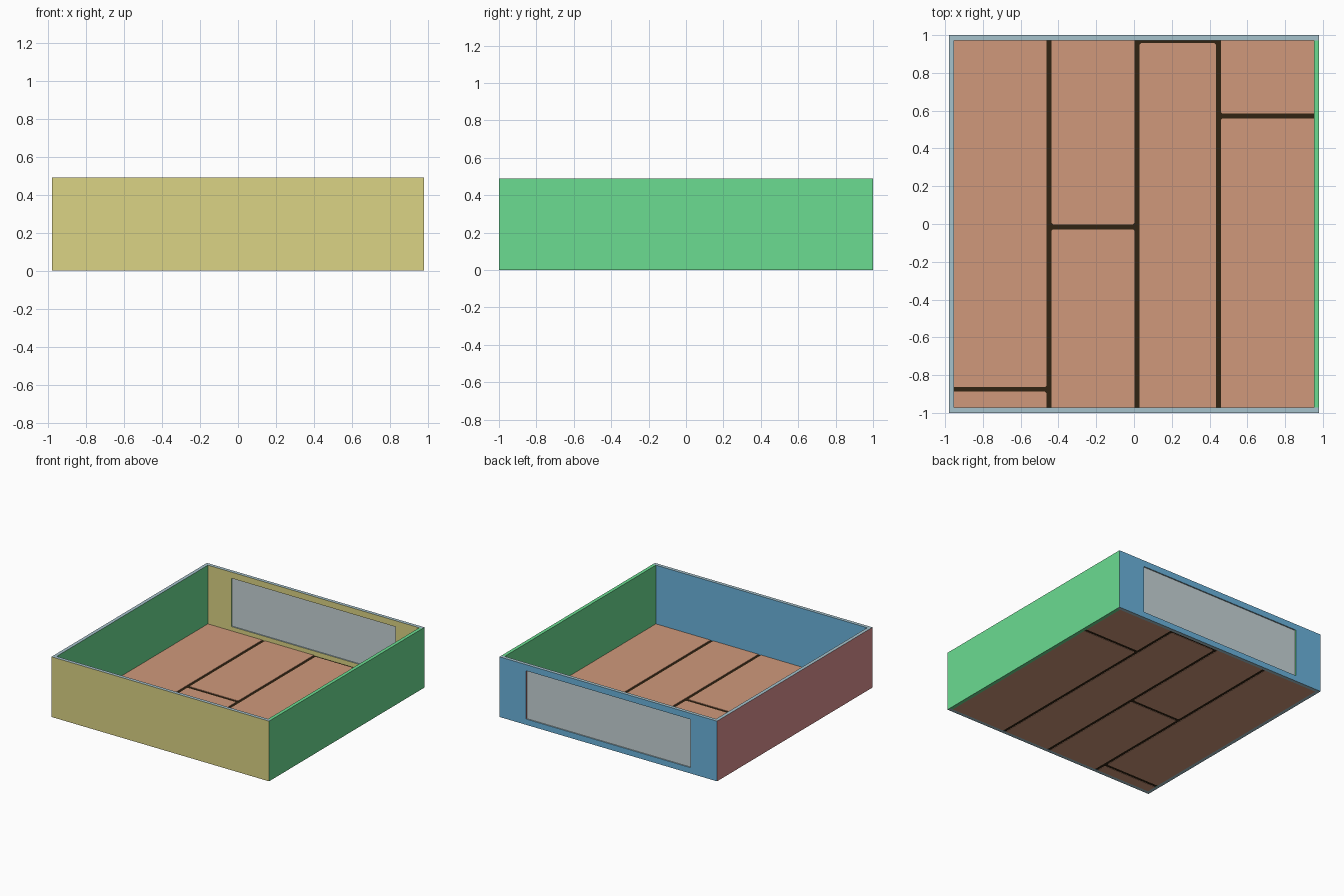
import bpy, bmesh

if "Cube" in bpy.data.objects:
    bpy.data.objects.remove(bpy.data.objects["Cube"])


def material(name, rgb):
    """Flat colour from 0-255 sRGB."""
    lin = [((c / 255 + 0.055) / 1.055) ** 2.4 for c in rgb]
    m = bpy.data.materials.new(name)
    m.diffuse_color = (*lin, 1)
    m.use_nodes = True
    m.node_tree.nodes["Principled BSDF"].inputs["Base Color"].default_value = m.diffuse_color
    return m


YELLOW = material("yellow_paint", (219, 212, 133))
GREEN = material("green_paint", (107, 220, 145))
BLUE = material("blue_paint", (107, 180, 221))
RED = material("dusty_red_paint", (219, 143, 143))
RIM = material("grey_blue_rim", (166, 194, 204))
GLASS = material("pale_glass", (199, 212, 215))
WOOD = material("wood_planks", (208, 153, 123))
GAP = material("dark_gap", (49, 35, 18))
WALL_COLOURS = [YELLOW, GREEN, BLUE, RED, RIM]


def finish(name, bm, mats):
    me = bpy.data.meshes.new(name)
    bm.normal_update()
    bm.to_mesh(me)
    bm.free()
    for m in mats:
        me.materials.append(m)
    ob = bpy.data.objects.new(name, me)
    bpy.context.collection.objects.link(ob)
    return ob


def add_box(bm, x0, x1, y0, y1, z0, z1):
    verts = bmesh.ops.create_cube(bm, size=1)["verts"]
    for v in verts:
        v.co = (x0 if v.co.x < 0 else x1,
                y0 if v.co.y < 0 else y1,
                z0 if v.co.z < 0 else z1)
    return verts


def box(name, dims, mats):
    bm = bmesh.new()
    add_box(bm, *dims)
    return finish(name, bm, mats)


def paint_by_direction(ob):
    """Each wall face takes its colour from the way it faces."""
    for p in ob.data.polygons:
        n = p.normal
        if abs(n.z) > 0.5:
            p.material_index = 4
        elif abs(n.x) > 0.5:
            p.material_index = 1 if n.x > 0 else 3
        else:
            p.material_index = 2 if n.y > 0 else 0


X, Y, H = 0.98, 1.0, 0.49        # outer half sizes and wall height
IX, IY = 0.952, 0.972            # inner half sizes
WX, WZ0, WZ1 = 0.74, 0.047, 0.44  # window opening

# front and left walls
paint_by_direction(box("front_wall", (-X, X, -Y, -IY, 0, H), WALL_COLOURS))
paint_by_direction(box("left_wall", (-X, -IX, -IY, IY, 0, H), WALL_COLOURS))

# right wall is green all over
box("right_wall", (IX, X, -IY, IY, 0, H), [GREEN])

# back wall: rectangular ring around the window opening
bm = bmesh.new()


def ring(x, z0, z1, y):
    return [bm.verts.new(c) for c in ((-x, y, z0), (x, y, z0), (x, y, z1), (-x, y, z1))]


outer_in, outer_out = ring(X, 0, H, IY), ring(X, 0, H, Y)
hole_in, hole_out = ring(WX, WZ0, WZ1, IY), ring(WX, WZ0, WZ1, Y)
loops = [outer_in, outer_out, hole_out, hole_in, outer_in]
for a, b in zip(loops, loops[1:]):
    for i in range(4):
        j = (i + 1) % 4
        bm.faces.new((a[i], a[j], b[j], b[i]))
bmesh.ops.recalc_face_normals(bm, faces=bm.faces)
paint_by_direction(finish("back_wall", bm, WALL_COLOURS))

# window pane in the middle of the wall thickness
box("window_pane", (-WX, WX, 0.982, 0.99, WZ0, WZ1), [GLASS])

# floor planks: column x range and the y ranges of its boards
columns = [
    ((-IX, -0.462), [(-IY, -0.888), (-0.862, IY)]),
    ((-0.436, 0.002), [(-IY, -0.028), (-0.002, IY)]),
    ((0.028, 0.434), [(-IY, 0.957)]),
    ((0.460, IX), [(-IY, 0.559), (0.585, IY)]),
]
bm = bmesh.new()
for (x0, x1), boards in columns:
    for y0, y1 in boards:
        add_box(bm, x0, x1, y0, y1, 0, 0.012)
# clip the corners of the boards
upright = [e for e in bm.edges
           if abs(e.verts[0].co.z - e.verts[1].co.z) > 0.005
           and max(abs(e.verts[0].co.x) - IX, abs(e.verts[0].co.y) - IY) < -0.001]
bmesh.ops.bevel(bm, geom=upright, offset=0.008, segments=1, affect="EDGES")
finish("floor_planks", bm, [WOOD])

# dark filler seen between the boards from above and below
box("plank_gaps", (-IX, IX, -IY, IY, 0.003, 0.008), [GAP])
